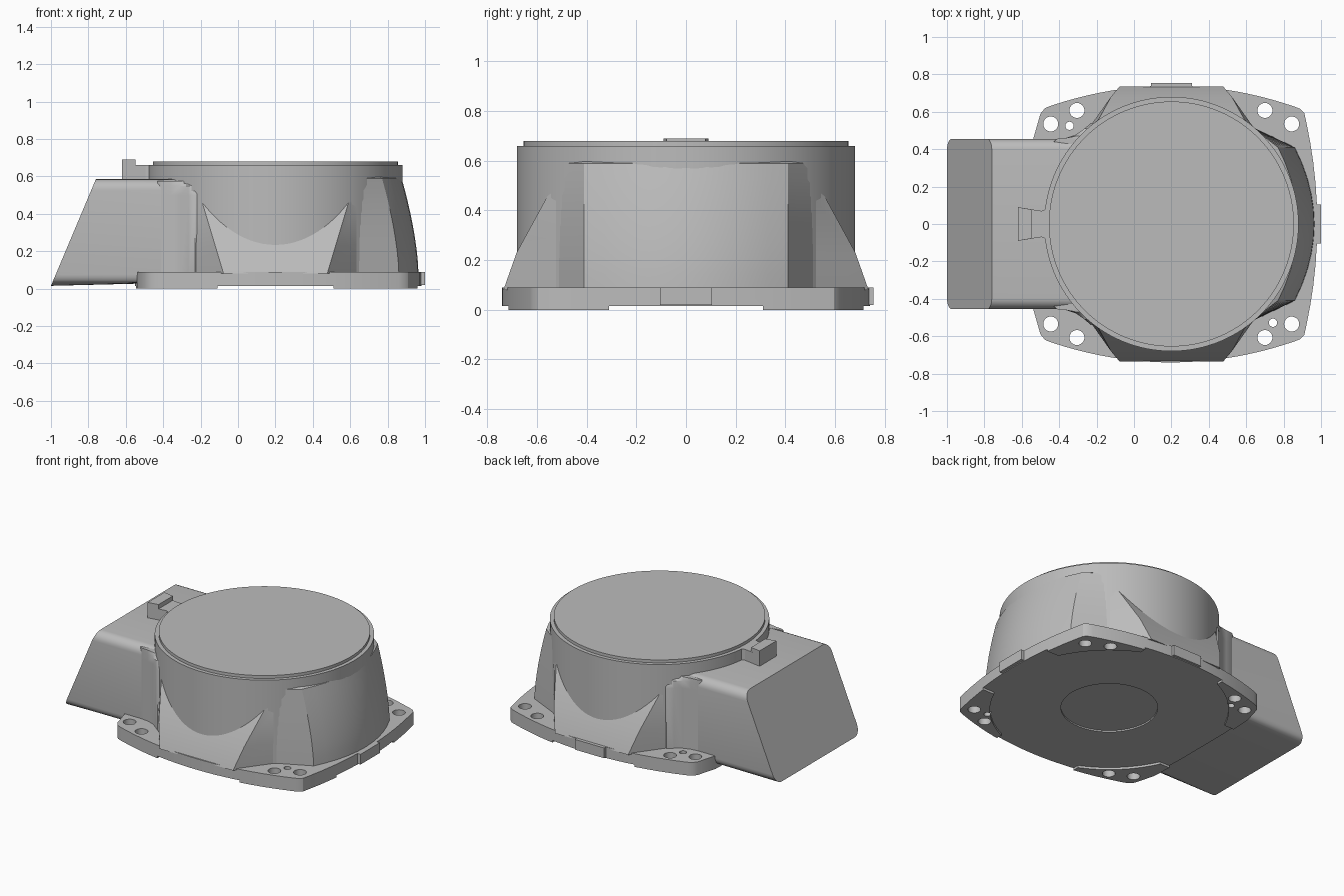
import bpy, bmesh, math

if "Cube" in bpy.data.objects:
    bpy.data.objects.remove(bpy.data.objects["Cube"], do_unlink=True)

grey = bpy.data.materials.new("light_grey")
grey.use_nodes = True
grey.diffuse_color = (0.5, 0.5, 0.5, 1)
grey.node_tree.nodes["Principled BSDF"].inputs["Base Color"].default_value = (0.5, 0.5, 0.5, 1)

CX = 0.2        # axis of the drum
DECK = 0.09     # top of the flange


def activate(obj):
    bpy.ops.object.select_all(action='DESELECT')
    obj.select_set(True)
    bpy.context.view_layer.objects.active = obj


def loft(name, rings, smooth=30):
    """Skin a list of equal-length rings of 3D points and cap both ends."""
    bm = bmesh.new()
    loops = [[bm.verts.new(p) for p in ring] for ring in rings]
    n = len(loops[0])
    for a, b in zip(loops, loops[1:]):
        for i in range(n):
            j = (i + 1) % n
            bm.faces.new((a[i], a[j], b[j], b[i]))
    bm.faces.new(loops[0])
    bm.faces.new(loops[-1])
    bmesh.ops.recalc_face_normals(bm, faces=bm.faces)
    mesh = bpy.data.meshes.new(name)
    bm.to_mesh(mesh)
    bm.free()
    obj = bpy.data.objects.new(name, mesh)
    bpy.context.collection.objects.link(obj)
    mesh.materials.append(grey)
    activate(obj)
    bpy.ops.object.shade_smooth_by_angle(angle=math.radians(smooth))
    return obj


def prism(name, outline, z0, z1):
    return loft(name, [[(x, y, z) for x, y in outline] for z in (z0, z1)])


def circle(x, y, r, n=32):
    return [(x + r * math.cos(2 * math.pi * i / n), y + r * math.sin(2 * math.pi * i / n))
            for i in range(n)]


def box(x0, x1, y0, y1):
    return [(x0, y0), (x1, y0), (x1, y1), (x0, y1)]


def cut(obj, cutter):
    mod = obj.modifiers.new("cut", 'BOOLEAN')
    mod.operation = 'DIFFERENCE'
    mod.solver = 'EXACT'
    mod.object = cutter
    activate(obj)
    bpy.ops.object.modifier_apply(modifier=mod.name)
    bpy.data.objects.remove(cutter, do_unlink=True)


# Mounting flange: bowed edges with rounded corners
half = [(0.98 - 0.06 * (t / 5) ** 2, 0.55 * t / 5) for t in range(6)]
half += [(0.91, 0.595), (0.89, 0.615)]
half += [(x, 0.74 - 0.12 * ((x - CX) / 0.68) ** 2)
         for x in [0.86 - 1.3 * i / 20 for i in range(21)]]
half += [(-0.475, 0.62), (-0.5, 0.59), (-0.54, 0.45), (-0.55, 0.2)]
outline = half + [(x, -y) for x, y in reversed(half) if y > 0]
flange = prism("mounting_flange", outline, 0, DECK)

# Underside relief leaves four corner pads
for shape in (circle(CX, 0, 0.74, 96), box(CX - 0.31, CX + 0.31, -1, 1), box(-1, 1.2, -0.31, 0.31)):
    cut(flange, prism("relief_cutter", shape, -0.1, 0.015))
cut(flange, prism("disc_cutter", circle(CX, 0, 0.3, 64), -0.1, 0.025))

# Bolt holes and two locating pin holes
for x, y in ((-0.445, 0.535), (-0.305, 0.607), (0.7, 0.607), (0.843, 0.535)):
    for side in (1, -1):
        cut(flange, prism("bolt_cutter", circle(x, side * y, 0.04), -0.1, 0.2))
for x, y in ((-0.345, 0.525), (0.743, -0.528)):
    cut(flange, prism("pin_cutter", circle(x, y, 0.022), -0.1, 0.2))
activate(flange)
bpy.ops.object.shade_smooth_by_angle(angle=math.radians(30))

# Edge bosses
prism("left_edge_boss", box(0.94, 1.0, -0.105, 0.105), 0.02, DECK)
prism("back_edge_boss", box(0.09, 0.31, 0.7, 0.755), 0.02, DECK)

# Drum and its raised lid
prism("drum", circle(CX, 0, 0.68, 128), 0.05, 0.66)
prism("lid", circle(CX, 0, 0.655, 128), 0.64, 0.68)

# Sloping skirts on the front and back of the drum
for name, side in (("front_skirt", -1), ("back_skirt", 1)):
    rings = []
    for z, y in ((0.08, 0.735), (0.23, 0.682), (0.45, 0.562), (0.5, 0.53)):
        w = 0.28 + 0.3 * (z - DECK)
        rings.append([(CX + x, side * d, z) for x, d in
                      ((-0.44, 0.515), (-w, y), (w, y), (0.44, 0.515), (0.3, 0.3), (-0.3, 0.3))])
    loft(name, rings)

# Curved buttress on the left side of the drum
rings = []
for i in range(9):
    z = 0.08 + 0.51 * i / 8
    lean = 0.09 * (i / 8) ** 1.6
    ring = [(0.4, -0.4, z), (0.62, -0.525, z)]
    ring += [(0.965 - 0.105 * (t / 5) ** 2 - lean, 0.41 * t / 5, z) for t in range(-5, 6)]
    rings.append(ring + [(0.62, 0.525, z), (0.4, 0.4, z)])
rings.append([(x - 0.06 if x > 0.7 else x - 0.03, y * 0.97, 0.61) for x, y, z in rings[-1]])
loft("buttress", rings, 25)

# Duct: rounded rectangle section with a slanted mouth
section = []
radius = 0.06
for cy, cz, start in ((0.395, 0.525, 0), (-0.395, 0.525, 90), (-0.395, 0.075, 180), (0.395, 0.075, 270)):
    for k in range(7):
        a = math.radians(start + 15 * k)
        section.append((cy + radius * math.cos(a), cz + radius * math.sin(a)))
mouth = [(-1 + 0.24 * (z - 0.015) / 0.57, y, z) for y, z in section]
inner = [(-0.2, y, max(z, 0.035)) for y, z in section]
loft("duct", [mouth, inner])

# Fairings that blend the duct into the drum
for name, side in (("front_fairing", -1), ("back_fairing", 1)):
    plan = ((-0.43, 0.44), (-0.41, 0.456), (-0.36, 0.461), (-0.31, 0.478),
            (-0.265, 0.51), (-0.23, 0.54), (-0.15, 0.5), (-0.15, 0.4))
    loft(name, [[(x, side * min(y, top), z) for x, y in plan]
                for z, top in ((0.05, 1), (0.5, 1), (0.55, 0.51), (0.575, 0.47))], 40)

# Latch tab on top of the duct
tab = [(-0.62, 0.09), (-0.545, 0.078), (-0.495, 0.07), (-0.42, 0.1)]
prism("latch_neck", tab + [(x, -y) for x, y in reversed(tab)], 0.57, 0.66)
prism("latch_tab", [(-0.62, -0.09), (-0.547, -0.078), (-0.547, 0.078), (-0.62, 0.09)], 0.65, 0.69)
